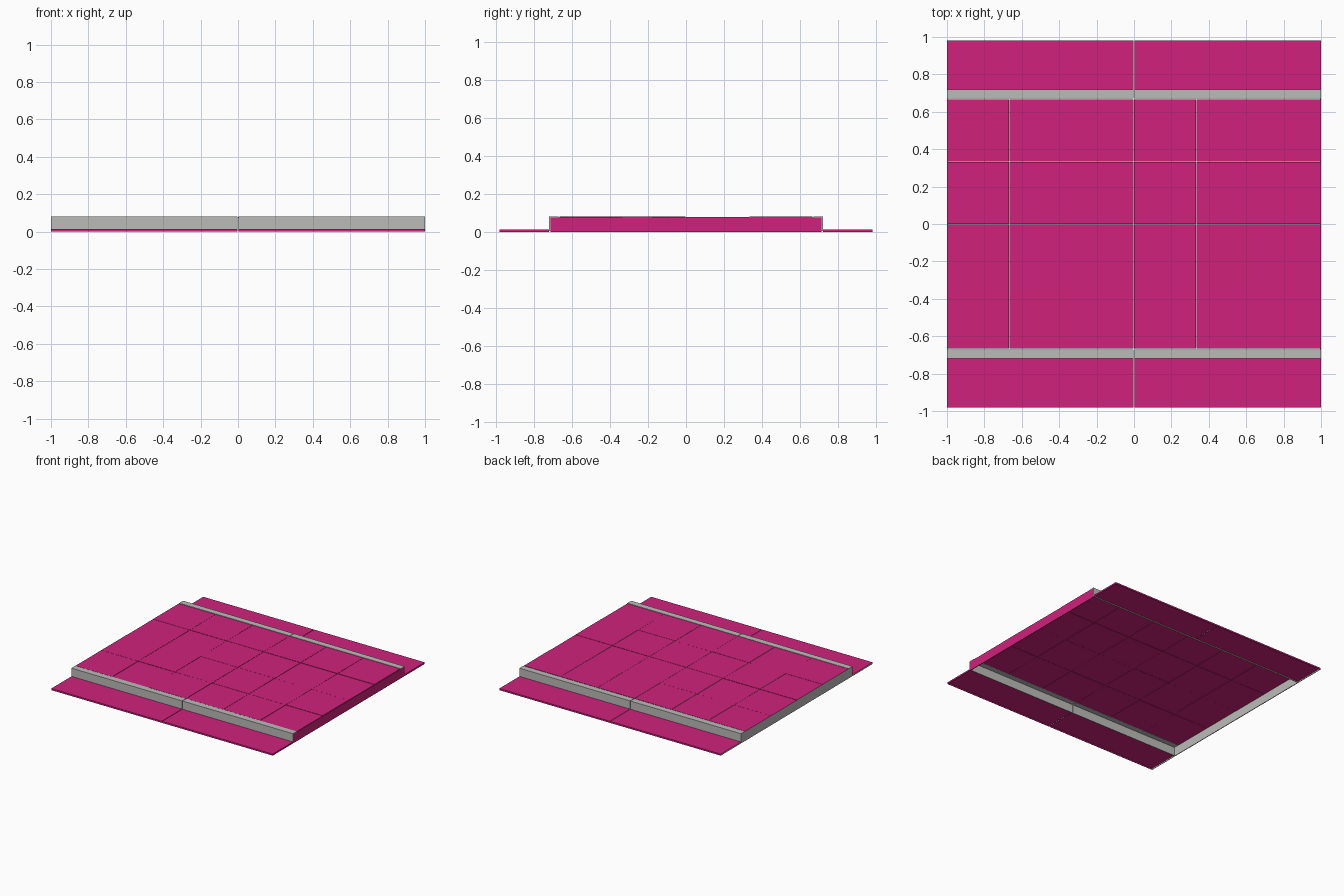
import bpy
import bmesh
import random
from mathutils import Vector

random.seed(4)
cube = bpy.data.objects.get("Cube")
if cube:
    bpy.data.objects.remove(cube, do_unlink=True)


def material(name, rgb):
    m = bpy.data.materials.new(name)
    m.use_nodes = True
    m.diffuse_color = (*rgb, 1)
    m.node_tree.nodes["Principled BSDF"].inputs["Base Color"].default_value = (*rgb, 1)
    return m


pink = material("magenta", (0.63, 0.016, 0.2))
grey = material("concrete grey", (0.5, 0.5, 0.49))


def add_box(bm, low, high):
    """Add an axis-aligned block and return its vertices."""
    low, high = Vector(low), Vector(high)
    verts = bmesh.ops.create_cube(bm, size=1)["verts"]
    for v in verts:
        v.co = (low + high) / 2 + v.co * (high - low)
    return verts


def finish(name, bm, mat, grey_end=False):
    bm.normal_update()
    mesh = bpy.data.meshes.new(name)
    mesh.materials.append(mat)
    # Faces turned to the right-hand end are grey
    if grey_end:
        mesh.materials.append(grey)
        for f in bm.faces:
            f.material_index = 1 if f.normal.x < -0.9 else 0
    bm.to_mesh(mesh)
    bm.free()
    obj = bpy.data.objects.new(name, mesh)
    bpy.context.collection.objects.link(obj)
    return obj


def side_box(bm, side, x0, x1, y0, y1, z0, z1):
    """Block whose y range is measured outward on the front or back side."""
    ya, yb = sorted((side * y0, side * y1))
    add_box(bm, (x0, ya, z0), (x1, yb, z1))


TOP, SHEET, T = 0.08, 0.013, 0.006
KERB_IN, KERB_OUT, EDGE = 0.67, 0.72, 0.98

# Deck of thin square slabs, each very slightly uneven
bm = bmesh.new()
step = 1 / 3
for i in range(6):
    for j in range(4):
        x, y = -1 + i * step, -2 * step + j * step
        drop = random.uniform(0, 0.002)
        verts = add_box(bm, (x, y, TOP - T - drop), (x + step - 0.002, y + step - 0.002, TOP - drop))
        for v in verts:
            v.co.z -= random.uniform(0, 0.0008)
finish("deck_slabs", bm, pink, grey_end=True)

# End walls closing the hollow deck
bm = bmesh.new()
add_box(bm, (0.994, -0.714, 0), (1, 0.714, TOP - T))
finish("left_end_wall", bm, pink)
bm = bmesh.new()
add_box(bm, (-1, -0.714, 0), (-0.994, 0.714, TOP - T))
finish("right_end_wall", bm, grey)

# Angle-section kerbs and low hollow aprons, in two lengths per side
for side, where in ((-1, "front"), (1, "back")):
    kerb, apron = bmesh.new(), bmesh.new()
    for x0, x1 in ((-1, -0.002), (0.002, 1)):
        side_box(kerb, side, x0, x1, KERB_OUT - T, KERB_OUT, 0.004, TOP)
        side_box(kerb, side, x0, x1, KERB_IN, KERB_OUT - T, TOP - T, TOP)
        side_box(apron, side, x0, x1, KERB_OUT, EDGE, SHEET - 0.003, SHEET)
        side_box(apron, side, x0, x1, EDGE - 0.004, EDGE, 0, SHEET - 0.003)
    side_box(apron, side, 0.996, 1, KERB_OUT, EDGE - 0.004, 0, SHEET - 0.003)
    finish(where + "_kerb", kerb, grey)
    finish(where + "_apron", apron, pink, grey_end=True)
    lip = bmesh.new()
    side_box(lip, side, -1, -0.996, KERB_OUT, EDGE - 0.004, 0, SHEET - 0.003)
    finish(where + "_apron_end_lip", lip, grey)
